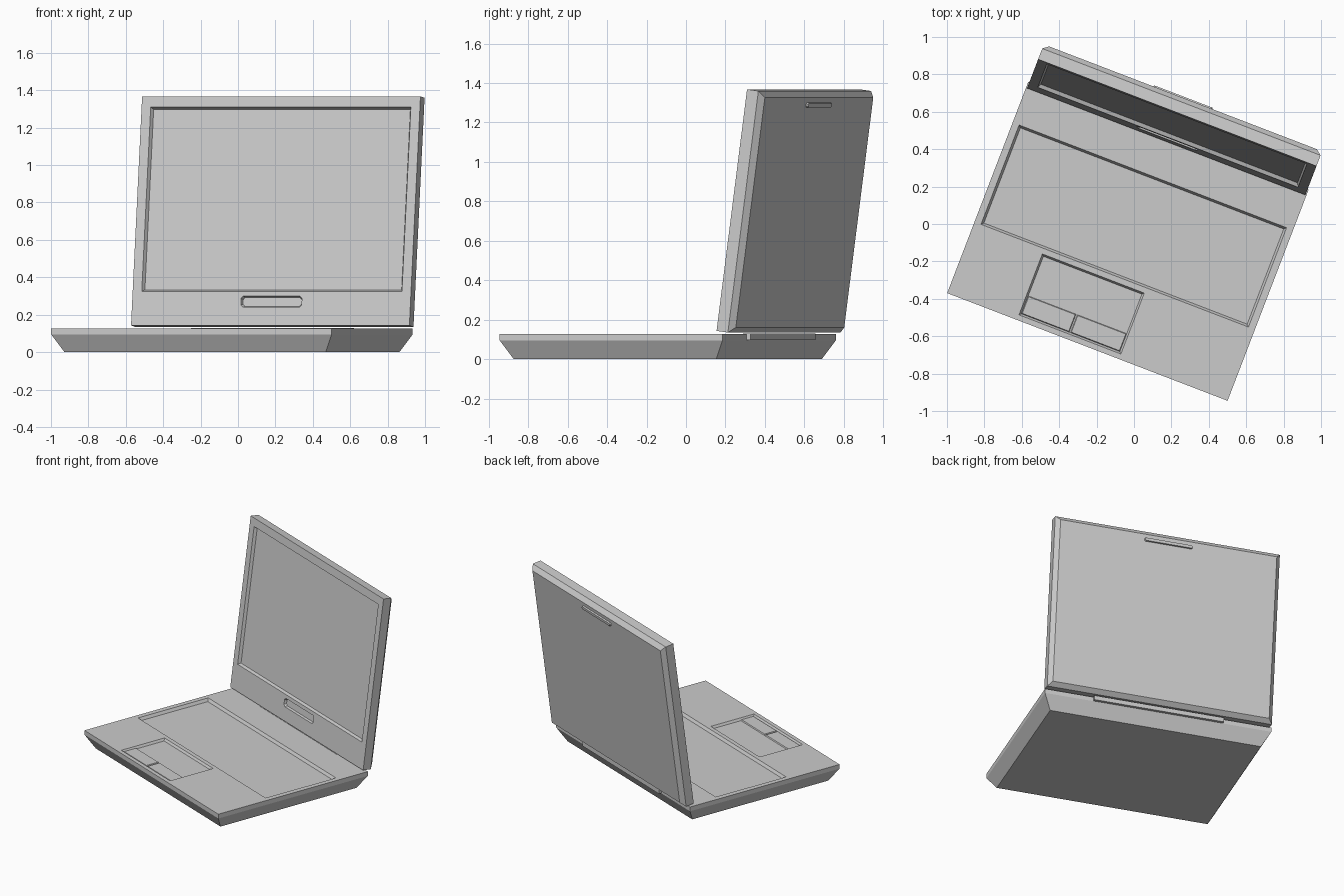
import bpy, bmesh
from math import radians
from mathutils import Matrix

if "Cube" in bpy.data.objects:
    bpy.data.objects.remove(bpy.data.objects["Cube"])

# Frames: whole model is turned about z; the lid frame has x across, y up the lid, z out of the screen
BASE = Matrix.Translation((-0.0325, -0.0925, 0)) @ Matrix.Rotation(radians(-21), 4, 'Z')
LID = BASE @ Matrix.Translation((0, 0.571, 0.143)) @ Matrix.Rotation(radians(90 - 7.7), 4, 'X')


def loft(name, frame, rings, c=0.0):
    """Stack of rectangles (x0, x1, y0, y1, z), low to high; c clips the corners."""
    bm = bmesh.new()
    loops = []
    for x0, x1, y0, y1, z in rings:
        if c:
            pts = [(x0 + c, y0), (x1 - c, y0), (x1, y0 + c), (x1, y1 - c),
                   (x1 - c, y1), (x0 + c, y1), (x0, y1 - c), (x0, y0 + c)]
        else:
            pts = [(x0, y0), (x1, y0), (x1, y1), (x0, y1)]
        loops.append([bm.verts.new((x, y, z)) for x, y in pts])
    n = len(loops[0])
    bm.faces.new(loops[0][::-1])
    bm.faces.new(loops[-1])
    for a, b in zip(loops, loops[1:]):
        for i in range(n):
            j = (i + 1) % n
            bm.faces.new((a[i], a[j], b[j], b[i]))
    me = bpy.data.meshes.new(name)
    bm.to_mesh(me)
    bm.free()
    ob = bpy.data.objects.new(name, me)
    bpy.context.collection.objects.link(ob)
    ob.matrix_world = frame
    return ob


def recess(target, name, rect, z, depth, inset, c=0.0):
    """Sink a pocket with sloping walls into the surface at height z."""
    x0, x1, y0, y1 = rect
    k = inset / depth * 0.02
    cutter = loft(name + "_cutter", target.matrix_world.copy(), [
        (x0 + inset, x1 - inset, y0 + inset, y1 - inset, z - depth),
        (x0 - k, x1 + k, y0 - k, y1 + k, z + 0.02)], c)
    cutter.hide_render = True
    cutter.display_type = 'WIRE'
    mod = target.modifiers.new(name, 'BOOLEAN')
    mod.operation = 'DIFFERENCE'
    mod.solver = 'EXACT'
    mod.object = cutter


def raised(name, frame, rect, z0, z1, inset, c=0.0):
    x0, x1, y0, y1 = rect
    return loft(name, frame, [(x0, x1, y0, y1, z0),
                (x0 + inset, x1 - inset, y0 + inset, y1 - inset, z1)], c)


# Base with undercut sides
W, D, H = 0.803, 0.605, 0.127
d = 0.055
base = loft("base", BASE, [(-W + d, W - d, -D + d, D - d, 0),
                           (-W, W, -D, D, 0.095), (-W, W, -D, D, H)])
recess(base, "keyboard_well", (-0.766, 0.766, -0.197, 0.372), H, 0.02, 0.012)
recess(base, "touchpad_well", (-0.403, 0.181, -0.576, -0.227), H, 0.016, 0.01)

# Touchpad buttons
for side, x0, x1 in (("left", -0.393, -0.119), ("right", -0.112, 0.171)):
    raised(side + "_button", BASE, (x0, x1, -0.566, -0.463), H - 0.017, H - 0.008, 0.004)

# Hinge strip along the back of the base
loft("hinge_strip", BASE, [(-0.46, 0.46, D - 0.02, D + 0.02, 0.097),
                           (-0.46, 0.46, D - 0.02, D + 0.02, 0.129)])

# Lid with chamfered back
w, L, e = 0.797, 1.236, 0.03
lid = loft("lid", LID, [(-w + e, w - e, e, L - e, -0.09),
                        (-w, w, 0, L, -0.062), (-w, w, 0, L, 0)])
recess(lid, "screen", (-0.745, 0.745, 0.184, 1.178), 0, 0.02, 0.01)
recess(lid, "front_latch", (-0.174, 0.174, 0.098, 0.158), 0, 0.016, 0.006, 0.012)

# Raised bar on the back of the lid
loft("back_latch", LID, [(-0.167, 0.167, 1.158, 1.178, -0.101),
                         (-0.172, 0.172, 1.154, 1.182, -0.085)], 0.007)
